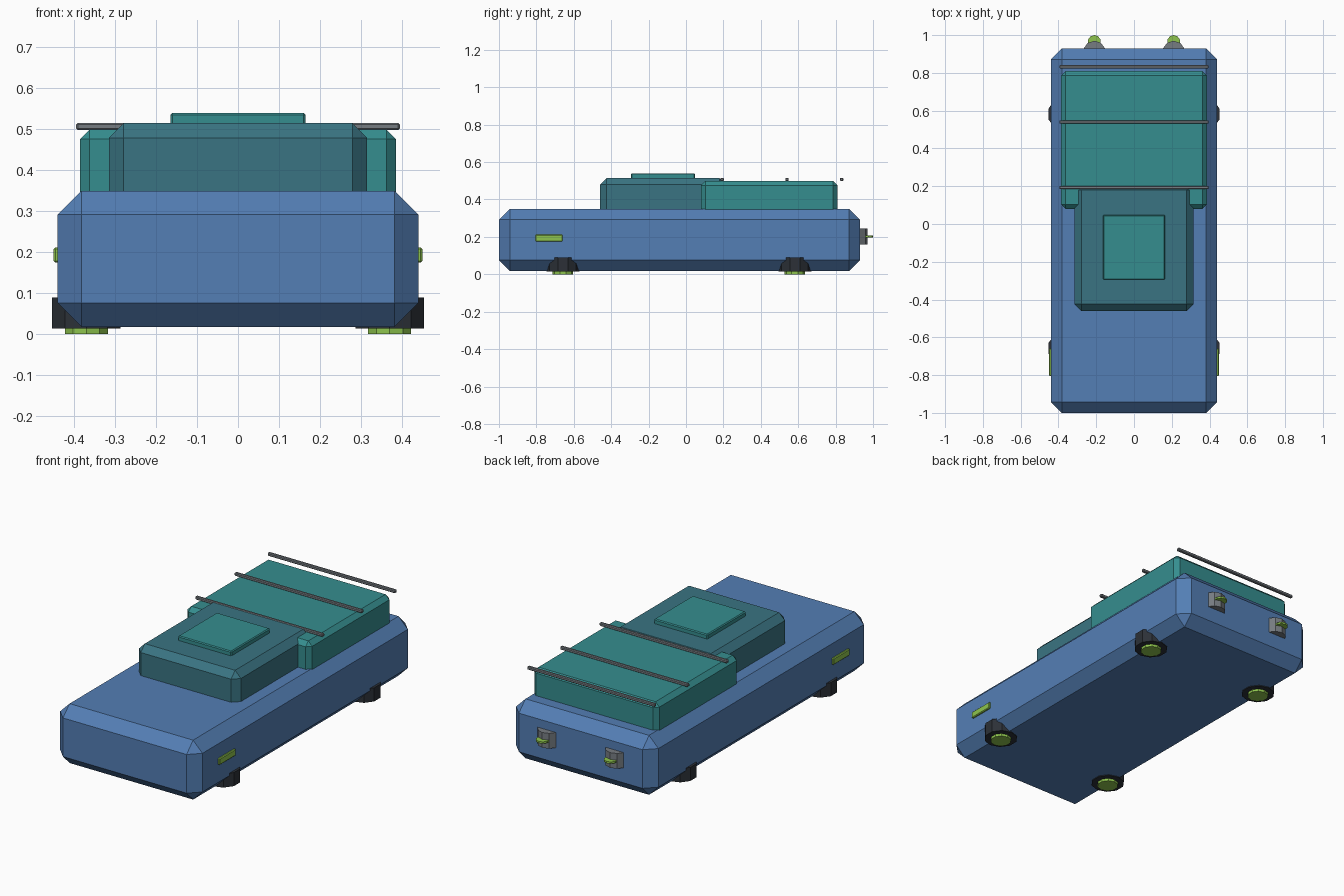
import bpy
import math
from mathutils import Vector

default = bpy.data.objects.get("Cube")
if default:
    bpy.data.objects.remove(default, do_unlink=True)


def material(name, rgb):
    mat = bpy.data.materials.new(name)
    mat.use_nodes = True
    mat.diffuse_color = (*rgb, 1)
    mat.node_tree.nodes["Principled BSDF"].inputs["Base Color"].default_value = (*rgb, 1)
    return mat


BLUE = material("body blue", (0.088, 0.21, 0.46))
TEAL = material("bright teal", (0.036, 0.27, 0.275))
DARK_TEAL = material("dark teal", (0.042, 0.175, 0.225))
GREY = material("metal grey", (0.18, 0.2, 0.22))
BLACK = material("wheel black", (0.025, 0.03, 0.038))
GREEN = material("light green", (0.27, 0.55, 0.075))


def box(name, low, high, mat, bevel):
    """Chamfered box between two opposite corners."""
    low, high = Vector(low), Vector(high)
    bpy.ops.mesh.primitive_cube_add(size=1, location=(low + high) / 2)
    obj = bpy.context.object
    obj.name = name
    size = high - low
    for v in obj.data.vertices:
        v.co = v.co * size
    obj.data.materials.append(mat)
    mod = obj.modifiers.new("chamfer", "BEVEL")
    mod.width = bevel
    mod.segments = 1
    return obj


def disc(name, x, y, bottom, top, radius, mat):
    """Upright ten-sided cylinder."""
    bpy.ops.mesh.primitive_cylinder_add(
        vertices=10, radius=radius, depth=top - bottom,
        location=(x, y, (top + bottom) / 2))
    obj = bpy.context.object
    obj.name = name
    obj.data.materials.append(mat)
    return obj


# Hull and upper structure
box("body", (-0.44, -1, 0.018), (0.44, 0.93, 0.35), BLUE, 0.058)
box("cabin", (-0.315, -0.46, 0.28), (0.315, 0.215, 0.515), DARK_TEAL, 0.036)
box("rear_deck", (-0.386, 0.08, 0.28), (0.386, 0.81, 0.5), TEAL, 0.024)
box("roof_hatch", (-0.165, -0.295, 0.505), (0.165, 0.048, 0.54), TEAL, 0.005)

# Roof bars
for i, y in enumerate((0.193, 0.54, 0.832)):
    box(f"roof_bar_{i + 1}", (-0.395, y - 0.009, 0.498), (0.395, y + 0.009, 0.516), GREY, 0.004)

# Mirrored parts
for side, s in (("left", 1), ("right", -1)):
    # Side lights
    x = sorted((s * 0.42, s * 0.45))
    box(f"side_light_{side}", (x[0], -0.805, 0.175), (x[1], -0.66, 0.212), GREEN, 0.004)

    # Lift pads with glowing undersides
    for end, y in (("front", -0.658), ("rear", 0.582)):
        disc(f"pad_{end}_{side}", s * 0.37, y, 0.014, 0.09, 0.088, BLACK)
        disc(f"pad_glow_{end}_{side}", s * 0.37, y, 0, 0.03, 0.055, GREEN)

    # Rear thrusters with thin vanes
    disc(f"thruster_{side}", s * 0.21, 0.91, 0.16, 0.245, 0.06, GREY)
    disc(f"thruster_vane_{side}", s * 0.21, 0.965, 0.197, 0.207, 0.035, GREEN)
